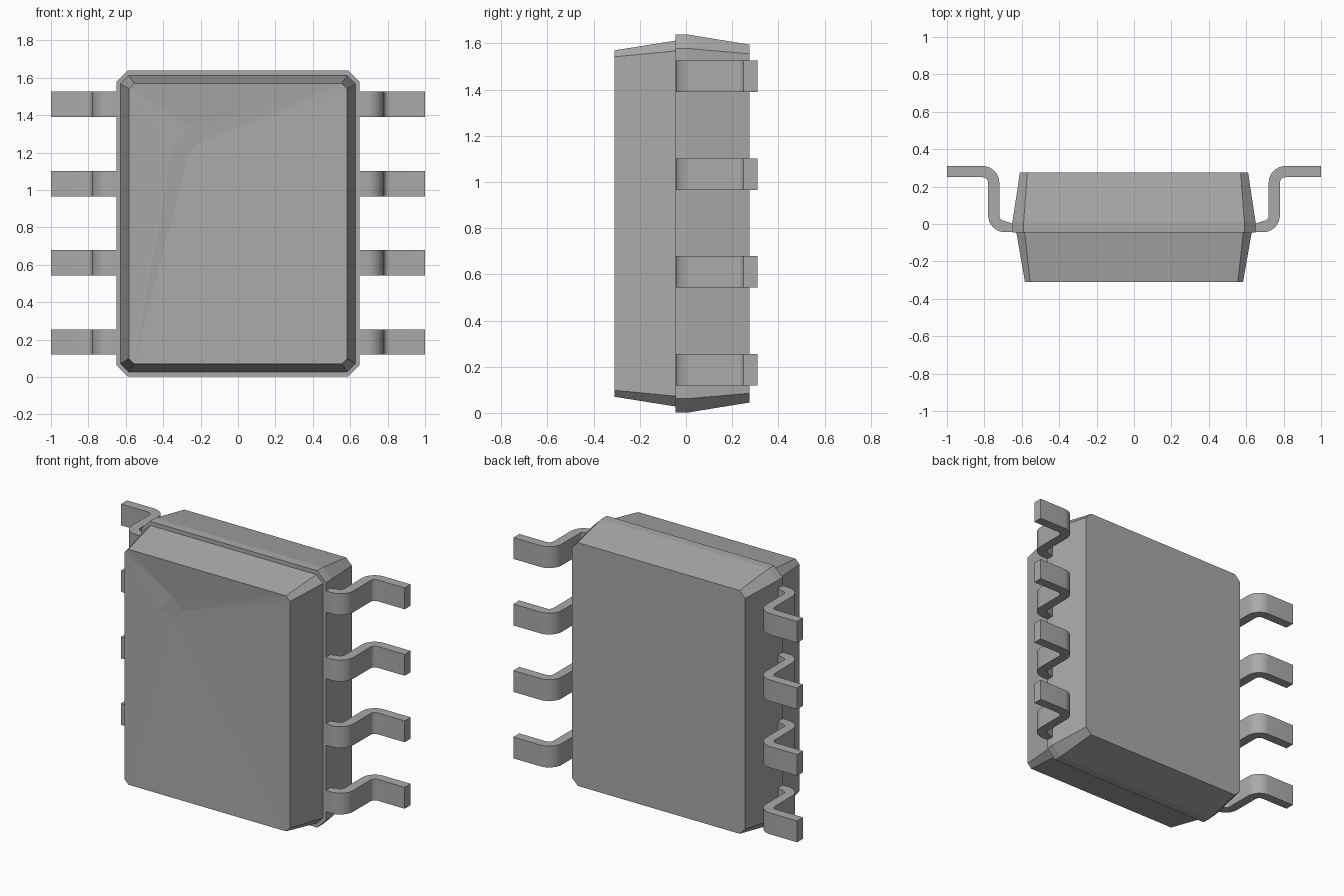
import bpy
import bmesh
from math import cos, sin, radians

if "Cube" in bpy.data.objects:
    bpy.data.objects.remove(bpy.data.objects["Cube"])

grey = bpy.data.materials.new("plain_grey")
grey.use_nodes = True
grey.diffuse_color = (0.4, 0.4, 0.4, 1)
grey.node_tree.nodes["Principled BSDF"].inputs["Base Color"].default_value = (0.4, 0.4, 0.4, 1)

MID = 0.82  # height of the package centre


def finish(bm, name, smooth=False):
    bmesh.ops.recalc_face_normals(bm, faces=bm.faces[:])
    mesh = bpy.data.meshes.new(name)
    bm.to_mesh(mesh)
    bm.free()
    mesh.materials.append(grey)
    obj = bpy.data.objects.new(name, mesh)
    bpy.context.collection.objects.link(obj)
    if smooth:
        bpy.ops.object.select_all(action='DESELECT')
        obj.select_set(True)
        bpy.context.view_layer.objects.active = obj
        bpy.ops.object.shade_smooth_by_angle(angle=radians(30))
    return obj


def ring(bm, y, hx, hz, c):
    """Rectangle with cut corners, starting at the left end of the top edge."""
    pts = [(-hx + c, hz), (hx - c, hz), (hx, hz - c), (hx, c - hz),
           (hx - c, -hz), (c - hx, -hz), (-hx, c - hz), (-hx, hz - c)]
    return [bm.verts.new((x, y, MID + z)) for x, z in pts]


def loft(bm, rings):
    for a, b in zip(rings, rings[1:]):
        for i in range(8):
            j = (i + 1) % 8
            bm.faces.new((a[i], a[j], b[j], b[i]))


# Rear half of the package: short straight rim, then a taper to the back
bm = bmesh.new()
rings = [ring(bm, -0.045, 0.65, 0.818, 0.06),
         ring(bm, 0.01, 0.65, 0.818, 0.06),
         ring(bm, 0.275, 0.61, 0.775, 0.04)]
loft(bm, rings)
bm.faces.new(rings[0])
bm.faces.new(rings[-1])
finish(bm, "rear_body")

# Front half: tapered block whose face sinks to a small off-centre marker
bm = bmesh.new()
base = ring(bm, -0.04, 0.63, 0.793, 0.045)
face = ring(bm, -0.31, 0.583, 0.75, 0.028)
loft(bm, [base, face])
bm.faces.new(base)
marker = [bm.verts.new(p) for p in
          [(-0.26, -0.285, 1.335), (-0.195, -0.28, 1.26),
           (-0.26, -0.28, 1.21), (-0.35, -0.295, 1.24)]]
for k in range(4):
    a, b, c = face[2 * k], face[2 * k + 1], face[(2 * k + 2) % 8]
    m, n = marker[k], marker[(k + 1) % 4]
    bm.faces.new((a, b, m))
    bm.faces.new((b, n, m))
    bm.faces.new((b, c, n))
bm.faces.new(marker)
finish(bm, "front_body")


# Bent leads, four on each side
def arc(cx, cy, r, start, end, n=8):
    angles = [radians(start + (end - start) * i / n) for i in range(n + 1)]
    return [(cx + r * cos(t), cy + r * sin(t)) for t in angles]


front_edge = [(0.63, -0.044)] + arc(0.69, 0.046, 0.09, -90, 0) + arc(0.81, 0.22, 0.03, 180, 90) + [(1, 0.25)]
back_edge = [(0.63, -0.005)] + arc(0.69, 0.046, 0.03, -90, 0) + arc(0.81, 0.22, 0.09, 180, 90) + [(1, 0.31)]
outline = front_edge + back_edge[::-1]

for side, label in ((1, "left"), (-1, "right")):
    for i in range(4):
        z = 0.187 + 0.4235 * i
        bm = bmesh.new()
        low = [bm.verts.new((side * x, y, z - 0.068)) for x, y in outline]
        high = [bm.verts.new((side * x, y, z + 0.068)) for x, y in outline]
        bm.faces.new(low)
        bm.faces.new(high)
        for k in range(len(low)):
            j = (k + 1) % len(low)
            bm.faces.new((low[k], low[j], high[j], high[k]))
        finish(bm, f"{label}_lead_{i + 1}", smooth=True)
